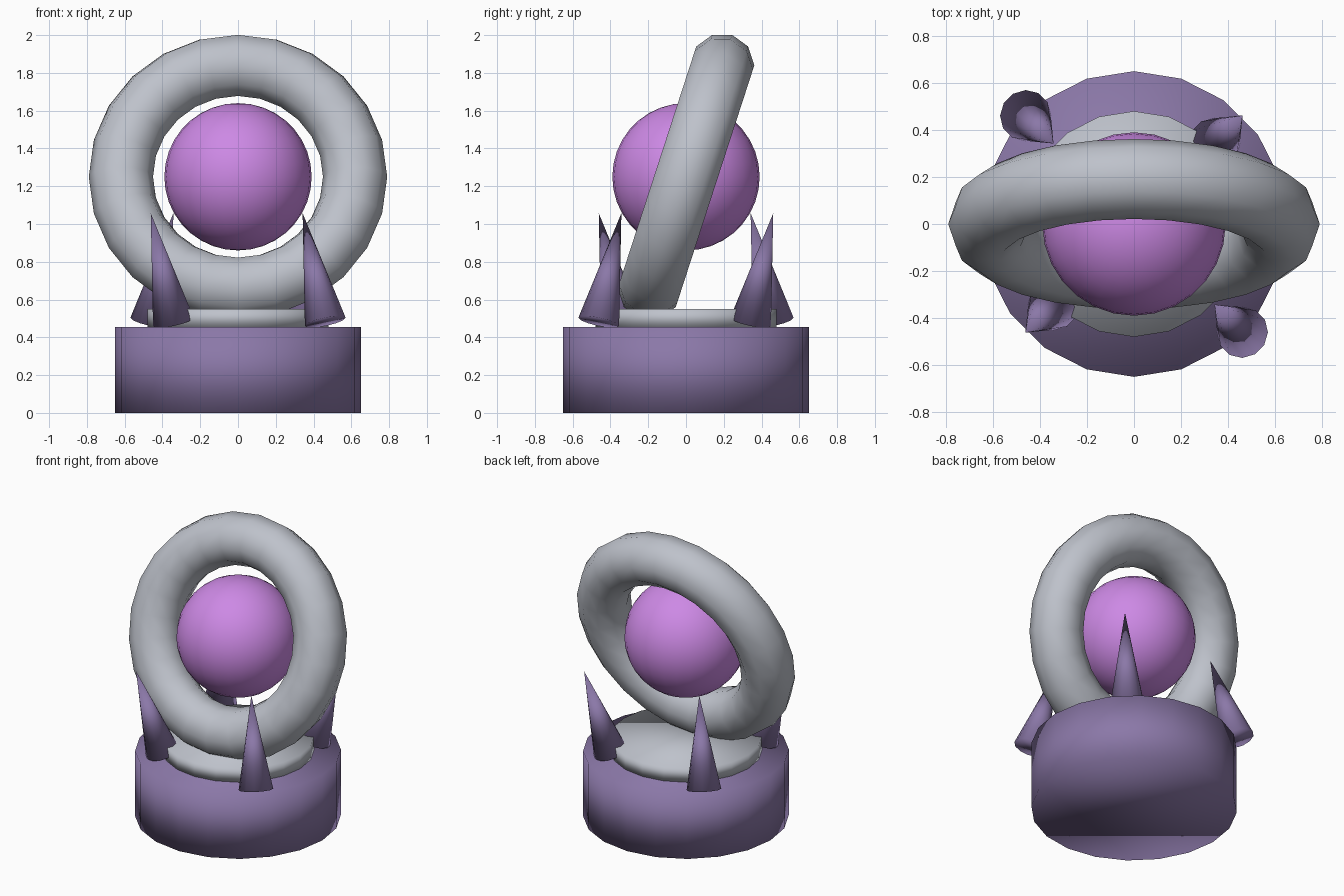
import bpy
import math
from mathutils import Vector

if "Cube" in bpy.data.objects:
    bpy.data.objects.remove(bpy.data.objects["Cube"])


def material(name, srgb):
    mat = bpy.data.materials.new(name)
    lin = [((c / 255 + 0.055) / 1.055) ** 2.4 for c in srgb]
    mat.diffuse_color = (*lin, 1)
    mat.use_nodes = True
    mat.node_tree.nodes["Principled BSDF"].inputs["Base Color"].default_value = mat.diffuse_color
    return mat


purple = material("dusty purple", (139, 120, 168))
grey = material("silver grey", (190, 194, 203))
orchid = material("orchid", (205, 137, 229))


def finish(name, mat):
    """Name, colour and smooth the newly added part."""
    ob = bpy.context.object
    ob.name = name
    ob.data.materials.append(mat)
    bpy.ops.object.shade_smooth()
    return ob


def drum(name, mat, radius, z0, z1):
    bpy.ops.mesh.primitive_cylinder_add(vertices=20, radius=radius, depth=z1 - z0,
                                        location=(0, 0, (z0 + z1) / 2))
    return finish(name, mat)


# Round pedestal and the plate on top of it
drum("pedestal", purple, 0.65, 0, 0.455)
drum("plate", grey, 0.48, 0.455, 0.55)

# Floating orb
bpy.ops.mesh.primitive_uv_sphere_add(segments=28, ring_count=18, radius=0.39,
                                     location=(0, 0, 1.25))
finish("orb", orchid)

# Upright ring around the orb, leaning backwards
bpy.ops.mesh.primitive_torus_add(major_segments=24, minor_segments=10,
                                 major_radius=0.62, minor_radius=0.17,
                                 location=(0, 0, 1.25),
                                 rotation=(math.radians(72), 0, 0))
finish("ring", grey)

# Four spikes: one diagonal pair leans inward, the other outward
for side, sx in (("left", -1), ("right", 1)):
    for end, sy in (("front", -1), ("back", 1)):
        lean = 1 if sx == sy else -1
        axis = Vector((sx * lean * 0.2, sy * lean * 0.2, 0.96))
        bpy.ops.mesh.primitive_cone_add(vertices=12, radius1=0.11, radius2=0, depth=0.6,
                                        location=(sx * 0.402, sy * 0.402, 0.77))
        spike = finish(f"{end}_{side}_spike", purple)
        spike.rotation_euler = Vector((0, 0, 1)).rotation_difference(axis).to_euler()
